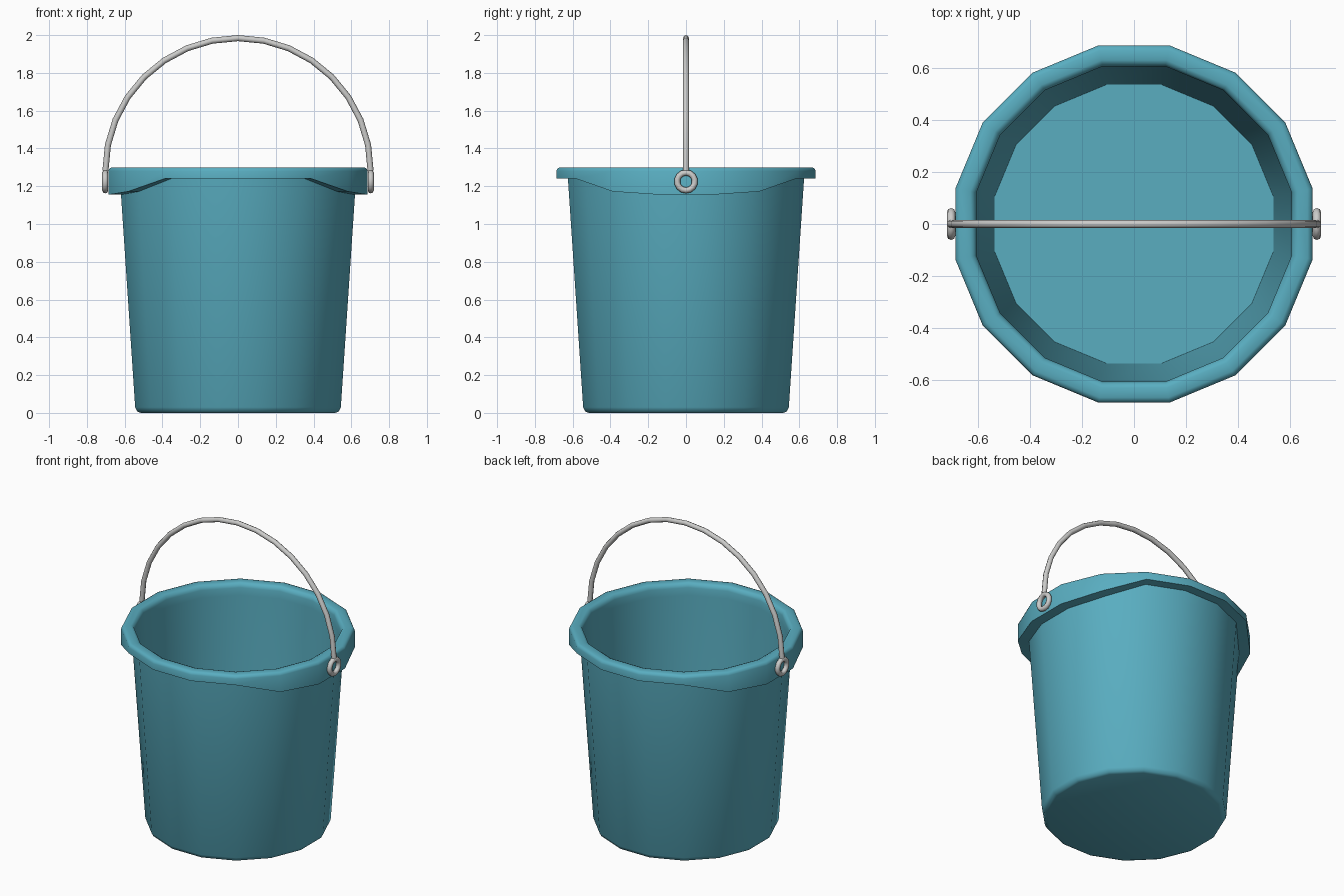
import bpy, bmesh, math

if "Cube" in bpy.data.objects:
    bpy.data.objects.remove(bpy.data.objects["Cube"])

SIDES = 16


def material(name, rgb):
    m = bpy.data.materials.new(name)
    m.diffuse_color = (*rgb, 1)
    m.use_nodes = True
    m.node_tree.nodes["Principled BSDF"].inputs["Base Color"].default_value = m.diffuse_color
    return m


teal = material("teal plastic", (0.10, 0.42, 0.53))
steel = material("light grey metal", (0.60, 0.60, 0.59))


def finish(bm, name, mat, angle):
    bmesh.ops.recalc_face_normals(bm, faces=bm.faces[:])
    me = bpy.data.meshes.new(name)
    bm.to_mesh(me)
    bm.free()
    ob = bpy.data.objects.new(name, me)
    bpy.context.collection.objects.link(ob)
    me.materials.append(mat)
    bpy.ops.object.select_all(action='DESELECT')
    ob.select_set(True)
    bpy.context.view_layer.objects.active = ob
    bpy.ops.object.shade_smooth_by_angle(angle=math.radians(angle))
    return ob


def bridge(bm, a, b):
    n = len(a)
    for i in range(n):
        bm.faces.new((a[i], a[(i + 1) % n], b[(i + 1) % n], b[i]))


# Bucket: lathed wall whose rim skirt drops lower near the handle ends
def skirt_z(theta):
    fold = math.degrees(math.atan2(abs(math.sin(theta)), abs(math.cos(theta))))
    return 1.155 if fold < 20 else 1.172 if fold < 40 else 1.24


def profile(theta):
    zs = skirt_z(theta)
    wall = 0.555 + (zs - 0.03) * 0.068
    return [(0.525, 0), (0.543, 0.007), (0.555, 0.03), (wall, zs), (0.70, zs),
            (0.70, 1.28), (0.694, 1.294), (0.68, 1.30), (0.642, 1.30),
            (0.626, 1.293), (0.618, 1.27), (0.618, 1.22), (0.546, 0.03)]


bm = bmesh.new()
columns = []
for i in range(SIDES):
    t = (i + 0.5) * 2 * math.pi / SIDES
    columns.append([bm.verts.new((r * math.cos(t), r * math.sin(t), z))
                    for r, z in profile(t)])
rings = list(zip(*columns))
for a, b in zip(rings, rings[1:]):
    bridge(bm, a, b)
bm.faces.new(rings[0])
bm.faces.new(rings[-1])
finish(bm, "bucket", teal, 50)

# Handle: semicircular wire
WIRE, WIRE_SIDES = 0.016, 8
bm = bmesh.new()
loops = []
for i in range(17):
    t = math.pi * i / 16
    loop = []
    for k in range(WIRE_SIDES):
        p = 2 * math.pi * k / WIRE_SIDES
        r = 0.702 + WIRE * math.cos(p)
        loop.append(bm.verts.new((r * math.cos(t), WIRE * math.sin(p),
                                  1.282 + r * math.sin(t))))
    loops.append(loop)
for a, b in zip(loops, loops[1:]):
    bridge(bm, a, b)
bm.faces.new(loops[0])
bm.faces.new(loops[-1])
finish(bm, "handle", steel, 50)

# Wire eyes at both handle ends
for side, label in ((1, "right"), (-1, "left")):
    bm = bmesh.new()
    loops = []
    for i in range(14):
        t = 2 * math.pi * i / 14
        loop = []
        for k in range(WIRE_SIDES):
            p = 2 * math.pi * k / WIRE_SIDES
            r = 0.047 + WIRE * math.cos(p)
            loop.append(bm.verts.new((side * 0.703 + WIRE * math.sin(p),
                                      r * math.sin(t), 1.225 + r * math.cos(t))))
        loops.append(loop)
    for a, b in zip(loops, loops[1:] + loops[:1]):
        bridge(bm, a, b)
    finish(bm, "handle_eye_" + label, steel, 60)
